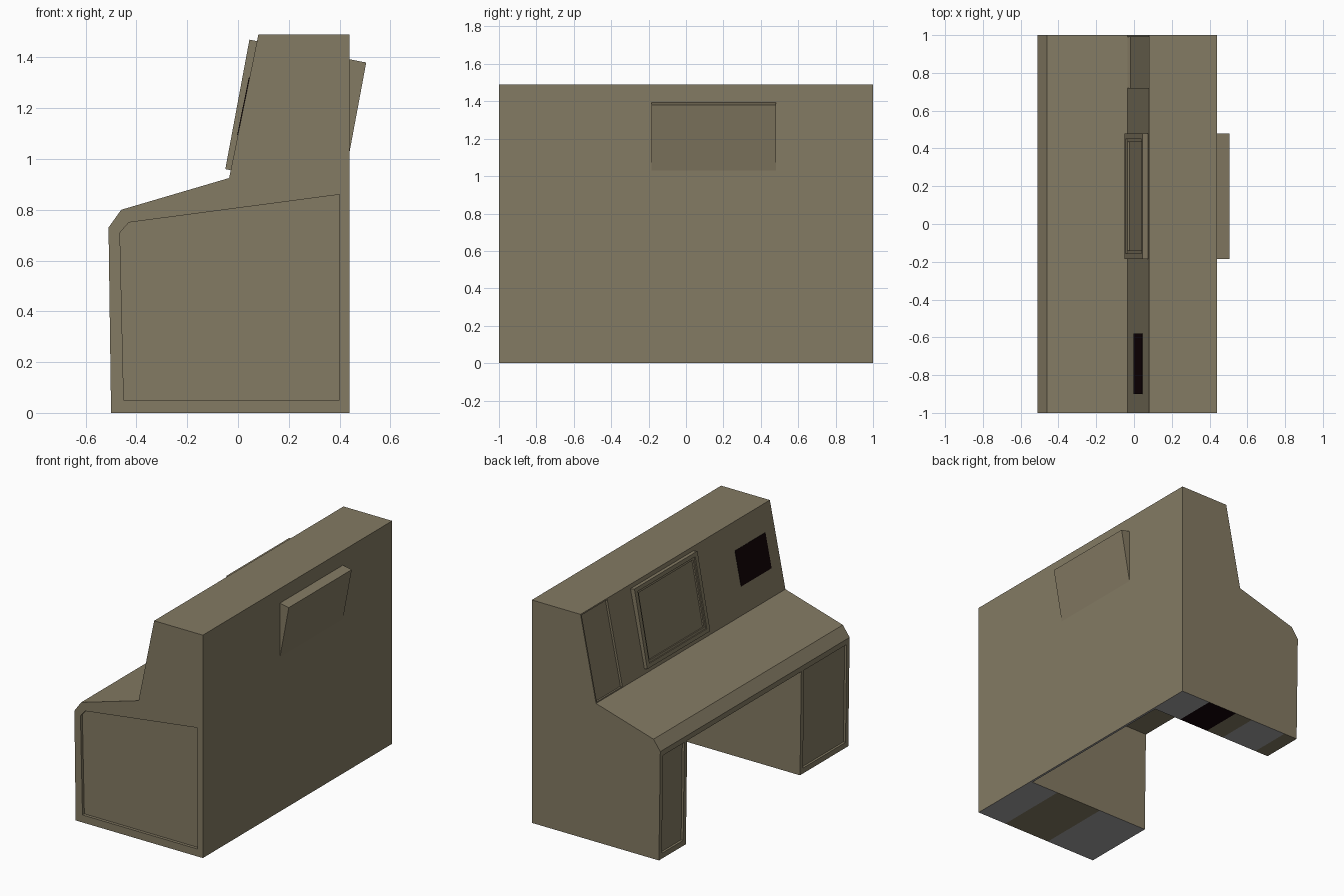
import bpy, bmesh
from mathutils import Vector

if "Cube" in bpy.data.objects:
    bpy.data.objects.remove(bpy.data.objects["Cube"])


def material(name, rgb):
    m = bpy.data.materials.new(name)
    m.diffuse_color = (*rgb, 1)
    m.use_nodes = True
    m.node_tree.nodes["Principled BSDF"].inputs["Base Color"].default_value = m.diffuse_color
    return m


OLIVE = material("olive_paint", (0.23, 0.196, 0.125))
BLACK = material("near_black", (0.006, 0.001, 0.002))
GREY = material("underside_grey", (0.36, 0.36, 0.37))


def prism(name, profile, y0, y1, mat=OLIVE):
    """Extrude an x/z profile along y."""
    bm = bmesh.new()
    face = bm.faces.new([bm.verts.new((x, y0, z)) for x, z in profile])
    ext = bmesh.ops.extrude_face_region(bm, geom=[face])["geom"]
    verts = [v for v in ext if isinstance(v, bmesh.types.BMVert)]
    bmesh.ops.translate(bm, verts=verts, vec=(0, y1 - y0, 0))
    bmesh.ops.recalc_face_normals(bm, faces=bm.faces)
    me = bpy.data.meshes.new(name)
    bm.to_mesh(me)
    bm.free()
    me.materials.append(mat)
    ob = bpy.data.objects.new(name, me)
    bpy.context.collection.objects.link(ob)
    return ob


def cut(ob, profile, y0, y1):
    """Subtract a prism from an object and bake the result."""
    cutter = prism("cutter", profile, y0, y1)
    cutter.hide_render = True
    mod = ob.modifiers.new("cut", "BOOLEAN")
    mod.operation, mod.solver, mod.object = "DIFFERENCE", "EXACT", cutter
    bpy.context.view_layer.update()
    dg = bpy.context.evaluated_depsgraph_get()
    me = bpy.data.meshes.new_from_object(ob.evaluated_get(dg))
    ob.modifiers.clear()
    ob.data = me
    bpy.data.objects.remove(cutter)


def band(a, b, t0, t1, out, depth):
    """Profile lying along the line a-b, reaching out of and into the surface."""
    a, b = Vector(a), Vector(b)
    d = (b - a).normalized()
    n = Vector((-d.y, d.x))
    p, q = a.lerp(b, t0), a.lerp(b, t1)
    return [tuple(v) for v in (p + n * out, q + n * out, q - n * depth, p - n * depth)]


# Console body with knee space
SLOPE = ((-0.035, 0.925), (0.08, 1.49))
FRONT = ((-0.50, 0), (-0.51, 0.73))
body = prism("console_body", [FRONT[0], FRONT[1], (-0.46, 0.80), SLOPE[0], SLOPE[1],
                              (0.44, 1.49), (0.44, 0)], -1, 1)
cut(body, [(-0.7, -0.1), (-0.7, 0.695), (0.425, 0.695), (0.425, -0.1)], -0.49, 0.715)

# Recessed end panel, front pedestal panels and upper side panel
cut(body, [(-0.45, 0.05), (-0.465, 0.71), (-0.43, 0.75), (0.4, 0.86), (0.4, 0.05)], -1.1, -0.98)
for y0, y1 in ((-0.97, -0.52), (0.745, 0.97)):
    cut(body, band(*FRONT, 0.05, 0.95, 0.1, 0.015), y0, y1)
cut(body, band(*SLOPE, 0.012, 0.985, 0.05, 0.015), 0.72, 0.99)

# Underside: coloured strips across both pedestals
me = body.data
for m in (BLACK, GREY):
    me.materials.append(m)
bm = bmesh.new()
bm.from_mesh(me)


def bottom():
    return [f for f in bm.faces if f.normal.z < -0.9 and f.calc_center_median().z < 0.01]


for x in (0.30, 0.22, 0.0, -0.13, -0.4):
    fs = bottom()
    geom = fs + list({e for f in fs for e in f.edges}) + list({v for f in fs for v in f.verts})
    bmesh.ops.bisect_plane(bm, geom=geom, plane_co=(x, 0, 0), plane_no=(1, 0, 0))
for f in bottom():
    c = f.calc_center_median()
    if c.x > 0.41 and -0.48 < c.y < 0.7:
        continue
    if c.y < 0:
        f.material_index = 1 if c.x > 0.30 else 2 if c.x > 0.22 or c.x < -0.13 else 0
    else:
        f.material_index = 2 if c.x > 0.22 or -0.4 < c.x < -0.13 else 1 if c.x > 0 else 0
bm.to_mesh(me)
bm.free()

# Tilted monitor passing through the upper housing
SCREEN = ((-0.05, 0.96), (0.045, 1.47))
monitor = prism("monitor_case", [SCREEN[0], SCREEN[1], (0.505, 1.38), (0.41, 0.87)], -0.185, 0.48)
cut(monitor, band(*SCREEN, 0.05, 0.95, 0.05, 0.008), -0.155, 0.45)
cut(monitor, band(*SCREEN, 0.08, 0.92, 0.05, 0.018), -0.14, 0.435)

# Dark vent plate
prism("vent_plate", band(*SLOPE, 0.3, 0.7, 0.003, 0.003), -0.90, -0.58, BLACK)
